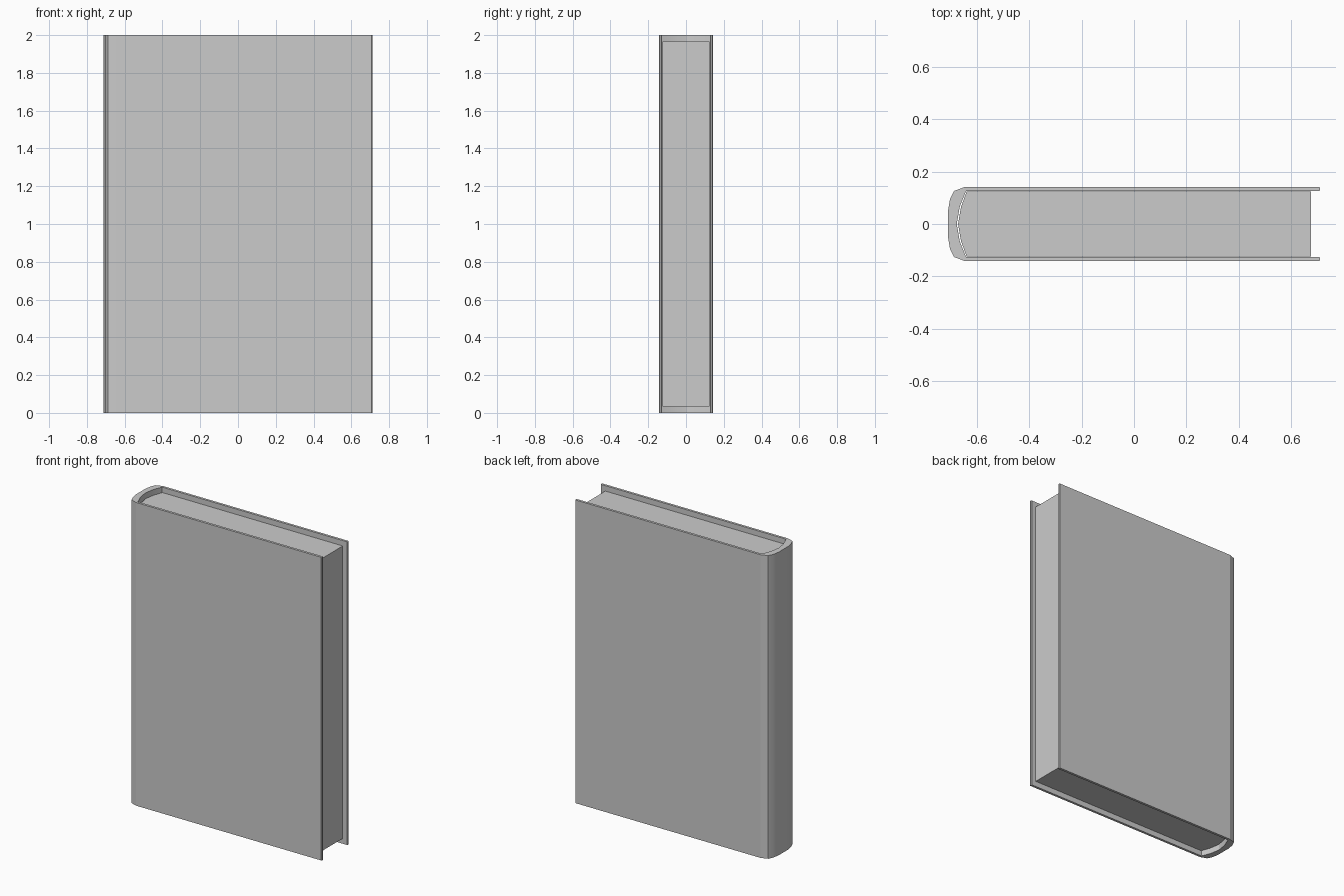
import bpy, bmesh, math

if "Cube" in bpy.data.objects:
    bpy.data.objects.remove(bpy.data.objects["Cube"])


def mirrored(half):
    """Complete a half outline (y >= 0) with its reflection in y."""
    return half + [(x, -y) for x, y in reversed(half) if abs(y) > 1e-6]


def extrude_outline(name, outline, z0, z1):
    bm = bmesh.new()
    face = bm.faces.new([bm.verts.new((x, y, z0)) for x, y in outline])
    ext = bmesh.ops.extrude_face_region(bm, geom=[face])
    top = [v for v in ext["geom"] if isinstance(v, bmesh.types.BMVert)]
    bmesh.ops.translate(bm, verts=top, vec=(0, 0, z1 - z0))
    bmesh.ops.recalc_face_normals(bm, faces=bm.faces)
    mesh = bpy.data.meshes.new(name)
    bm.to_mesh(mesh)
    bm.free()
    obj = bpy.data.objects.new(name, mesh)
    bpy.context.collection.objects.link(obj)
    return obj


# Hard cover: two boards joined by a rounded, faceted spine
outer = [(0.707, 0.142), (-0.645, 0.142), (-0.688, 0.126),
         (-0.703, 0.095), (-0.711, 0.048)]
inner = [(-0.677, 0.0), (-0.666, 0.065), (-0.642, 0.126),
         (0.707, 0.126), (0.711, 0.130), (0.711, 0.138)]
outline = (outer + [(x, -y) for x, y in reversed(outer)]
           + [(x, -y) for x, y in reversed(inner)] + inner[1:])
cover = extrude_outline("cover", outline, 0.0, 2.0)

# Page block, inset at head, foot and fore edge, rounded at the spine
page_half = [(0.677, 0.125), (-0.639, 0.125), (-0.661, 0.065), (-0.672, 0.0)]
pages = extrude_outline("pages", mirrored(page_half), 0.035, 1.965)

# Smooth the spine curves, keep the hinge creases and corners sharp
for obj in (cover, pages):
    bpy.ops.object.select_all(action='DESELECT')
    obj.select_set(True)
    bpy.context.view_layer.objects.active = obj
    bpy.ops.object.shade_smooth_by_angle(angle=math.radians(18))
